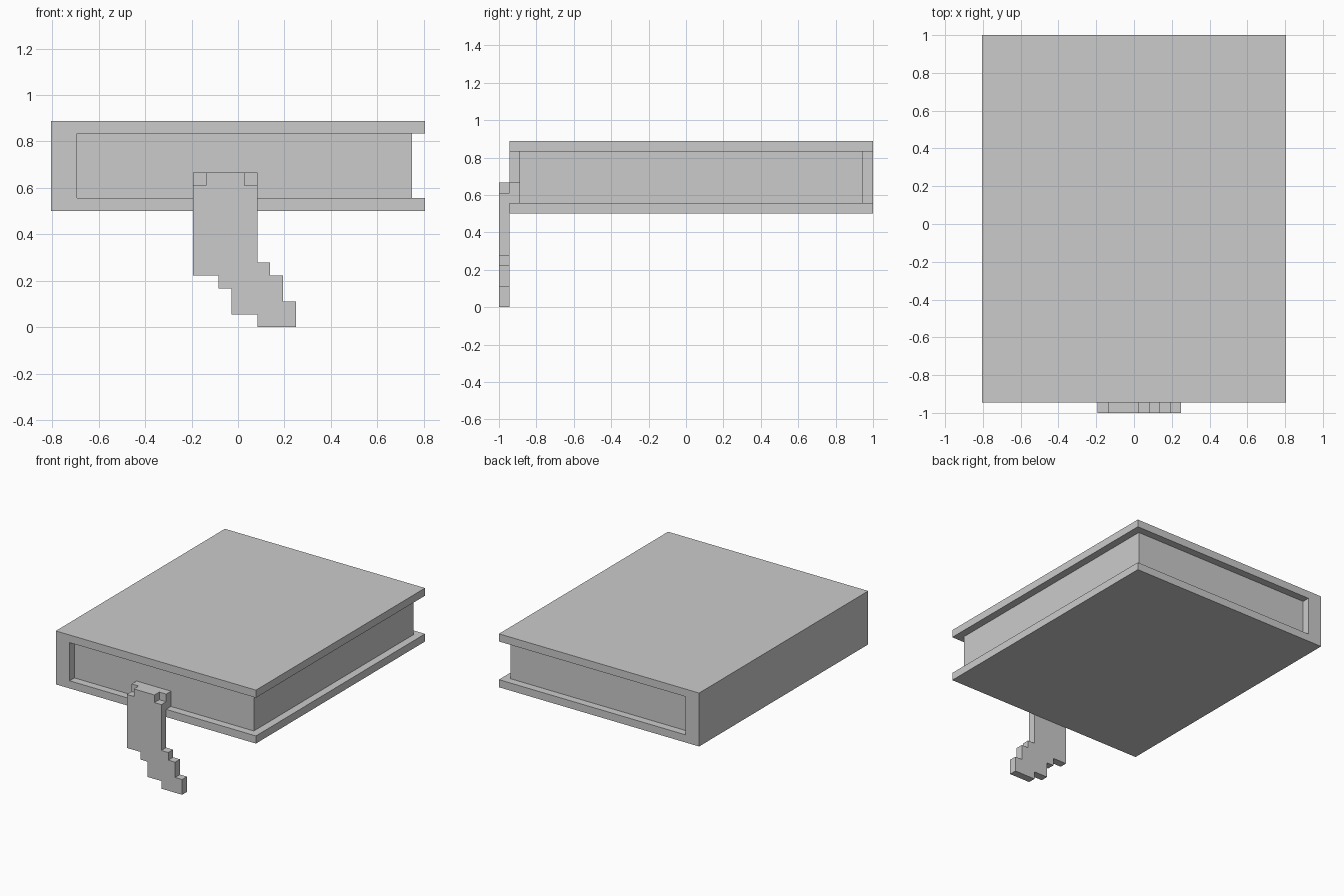
import bpy, bmesh
from mathutils import Vector

if "Cube" in bpy.data.objects:
    bpy.data.objects.remove(bpy.data.objects["Cube"])

U = 1 / 18  # one grid cell; the model is 36 cells long


def extrude_profile(name, pts, y0, y1):
    """Extrude an x-z outline (in cells) from y0 to y1."""
    bm = bmesh.new()
    face = bm.faces.new([bm.verts.new((x * U, y0 * U, z * U)) for x, z in pts])
    new = bmesh.ops.extrude_face_region(bm, geom=[face])["geom"]
    bmesh.ops.translate(bm, vec=Vector((0, (y1 - y0) * U, 0)),
                        verts=[v for v in new if isinstance(v, bmesh.types.BMVert)])
    bmesh.ops.recalc_face_normals(bm, faces=bm.faces)
    mesh = bpy.data.meshes.new(name)
    bm.to_mesh(mesh)
    bm.free()
    obj = bpy.data.objects.new(name, mesh)
    bpy.context.collection.objects.link(obj)
    return obj


def rect(x0, x1, z0, z1):
    return [(x0, z0), (x1, z0), (x1, z1), (x0, z1)]


# Cover: two boards joined by a thick spine on the left
extrude_profile("cover", [(-14.5, 9), (14.5, 9), (14.5, 10), (-12.5, 10),
                          (-12.5, 15), (14.5, 15), (14.5, 16), (-14.5, 16)], -17, 18)

# Page block, set back on three sides
extrude_profile("pages", rect(-12.5, 13.5, 10, 15), -16, 17)

# Ribbon bookmark: stepped tail hanging in front, notched top corners
extrude_profile("bookmark_ribbon", [
    (-3.5, 4), (-1.5, 4), (-1.5, 3), (-0.5, 3), (-0.5, 1), (1.5, 1), (1.5, 0),
    (4.5, 0), (4.5, 2), (3.5, 2), (3.5, 4), (2.5, 4), (2.5, 5), (1.5, 5),
    (1.5, 11), (0.5, 11), (0.5, 12), (-2.5, 12), (-2.5, 11), (-3.5, 11)], -18, -17)

# Bookmark root joining the ribbon to the pages
extrude_profile("bookmark_root", rect(-3.5, 1.5, 10, 12), -17, -16)
